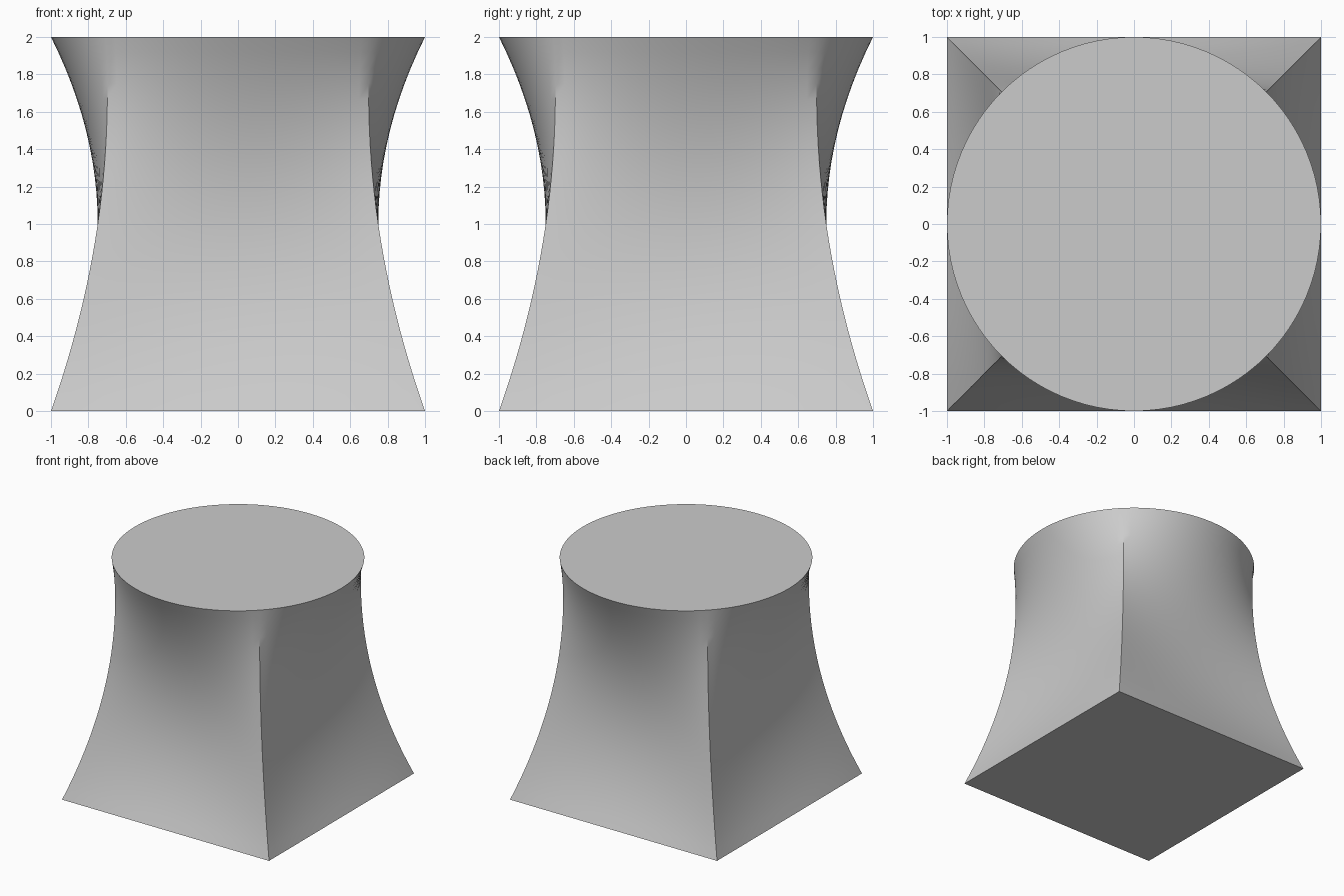
import bpy, bmesh, math
from mathutils import Vector, Matrix

cube = bpy.data.objects.get("Cube")
if cube:
    bpy.data.objects.remove(cube, do_unlink=True)

ROWS = 24        # steps in height
SIDE_STEPS = 24  # steps along each of the four sides


def side_point(t, z):
    """Point on the front side: quadratic loft of square, waist square and circle."""
    a = t * math.pi / 4
    square = Vector((t, -1, 0))
    waist = Vector((t, -1, 0)) * 0.75
    circle = Vector((math.sin(a), -math.cos(a), 0))
    p = (square * (z - 1) * (z - 2) / 2
         + waist * z * (2 - z)
         + circle * z * (z - 1) / 2)
    p.z = z
    return p


def ring(bm, z):
    """Closed cross-section, the one side turned to all four directions."""
    verts = []
    for k in range(4):
        turn = Matrix.Rotation(k * math.pi / 2, 3, 'Z')
        for i in range(SIDE_STEPS):
            verts.append(bm.verts.new(turn @ side_point(2 * i / SIDE_STEPS - 1, z)))
    return verts


# Lofted body with flat caps
bm = bmesh.new()
rings = [ring(bm, 2 * r / ROWS) for r in range(ROWS + 1)]
for low, high in zip(rings, rings[1:]):
    n = len(low)
    for i in range(n):
        j = (i + 1) % n
        bm.faces.new((low[i], low[j], high[j], high[i]))
bm.faces.new(list(reversed(rings[0])))
bm.faces.new(rings[-1])
bmesh.ops.recalc_face_normals(bm, faces=bm.faces)

mesh = bpy.data.meshes.new("square_to_round_body")
bm.to_mesh(mesh)
bm.free()
body = bpy.data.objects.new("square_to_round_body", mesh)
bpy.context.collection.objects.link(body)

# Plain grey material
grey = bpy.data.materials.new("light_grey")
grey.use_nodes = True
colour = (0.6, 0.6, 0.6, 1)
grey.diffuse_color = colour
grey.node_tree.nodes["Principled BSDF"].inputs["Base Color"].default_value = colour
mesh.materials.append(grey)

# Smooth sides, sharp rims and corner creases
bpy.ops.object.select_all(action='DESELECT')
body.select_set(True)
bpy.context.view_layer.objects.active = body
bpy.ops.object.shade_smooth_by_angle(angle=math.radians(30))
